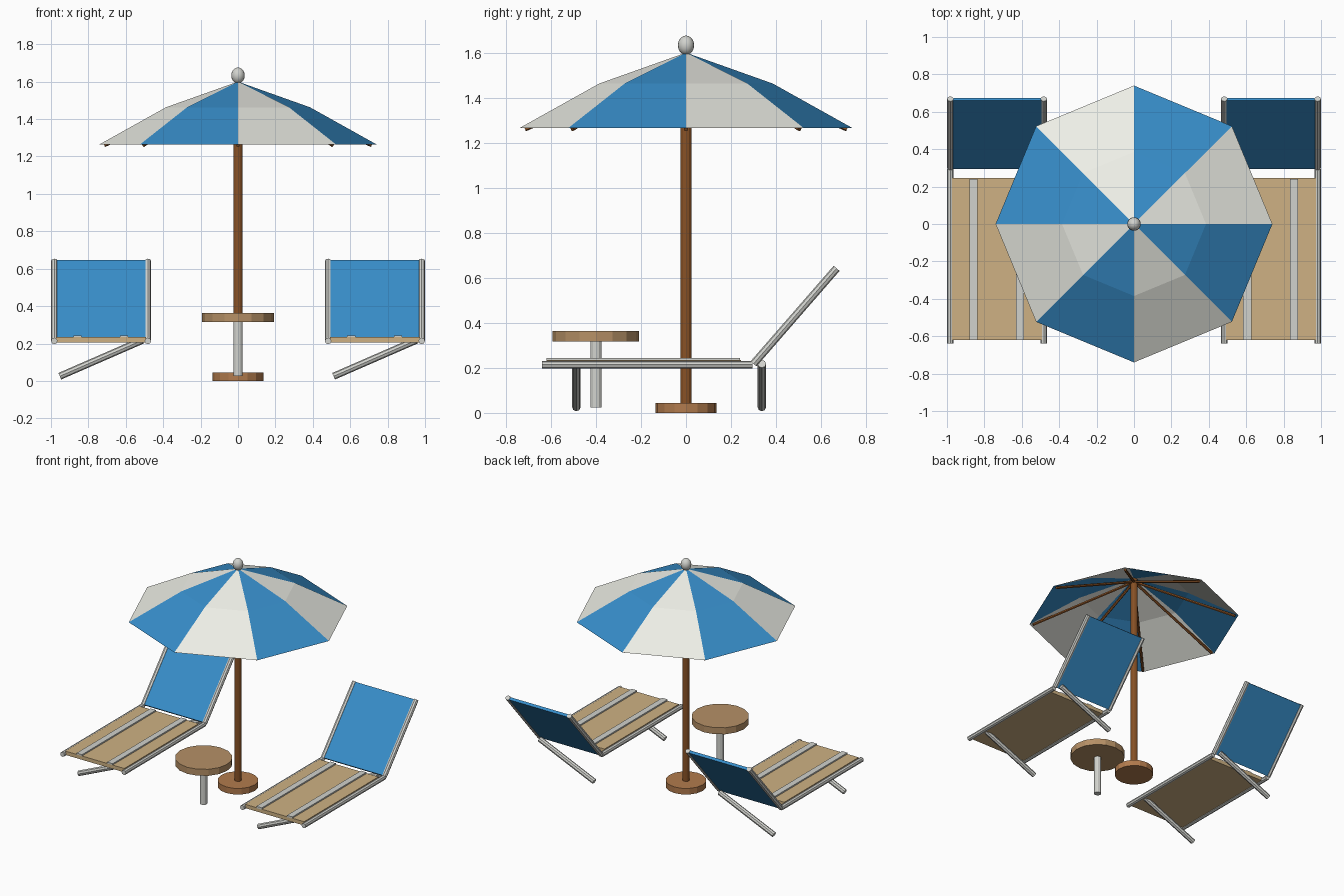
import bpy, bmesh, math
from mathutils import Vector, Matrix

if "Cube" in bpy.data.objects:
    bpy.data.objects.remove(bpy.data.objects["Cube"])


def material(name, rgb):
    m = bpy.data.materials.new(name)
    m.diffuse_color = tuple((c / 255) ** 2.2 for c in rgb) + (1,)
    m.use_nodes = True
    m.node_tree.nodes["Principled BSDF"].inputs["Base Color"].default_value = m.diffuse_color
    return m


BLUE = material("blue_fabric", (58, 140, 200))
WHITE = material("white_fabric", (236, 237, 229))
DARK_WOOD = material("dark_wood", (135, 82, 42))
BASE_WOOD = material("base_wood", (176, 122, 78))
TABLE_WOOD = material("table_wood", (180, 143, 102))
SAND = material("sand_fabric", (205, 176, 130))
METAL = material("pale_metal", (208, 209, 204))


def make(name, bm, *mats):
    me = bpy.data.meshes.new(name)
    bm.to_mesh(me)
    bm.free()
    for m in mats:
        me.materials.append(m)
    ob = bpy.data.objects.new(name, me)
    bpy.context.collection.objects.link(ob)
    return ob


def tube(name, a, b, r, mat, sides=8):
    """Capped cylinder between two points."""
    a, b = Vector(a), Vector(b)
    d = b - a
    turn = d.to_track_quat('Z', 'Y').to_matrix().to_4x4()
    bm = bmesh.new()
    bmesh.ops.create_cone(bm, cap_ends=True, segments=sides, radius1=r, radius2=r,
                          depth=d.length, matrix=Matrix.Translation((a + b) / 2) @ turn)
    return make(name, bm, mat)


def box(name, centre, size, mat, tilt=0):
    """Box, optionally tilted about the x axis."""
    bm = bmesh.new()
    bmesh.ops.create_cube(bm, size=1, matrix=Matrix.Translation(centre)
                          @ Matrix.Rotation(tilt, 4, 'X') @ Matrix.Diagonal((*size, 1)))
    return make(name, bm, mat)


def polar(r, k, z):
    a = k * math.pi / 4
    return Vector((r * math.cos(a), r * math.sin(a), z))


# Parasol canopy: eight two-step panels in alternating colours
bm = bmesh.new()
apex = bm.verts.new((0, 0, 1.6))
mid = [bm.verts.new(polar(0.385, k, 1.463)) for k in range(8)]
rim = [bm.verts.new(polar(0.74, k, 1.265)) for k in range(8)]
for k in range(8):
    n = (k + 1) % 8
    for f in (bm.faces.new((apex, mid[k], mid[n])),
              bm.faces.new((mid[k], rim[k], rim[n], mid[n]))):
        f.material_index = k % 2
make("parasol_canopy", bm, WHITE, BLUE)

# Ribs under the canopy seams
for k in range(8):
    tube(f"parasol_rib_{k + 1}", polar(0.01, k, 1.57), polar(0.715, k, 1.26), 0.01, DARK_WOOD, 6)

# Pole, foot and finial
tube("parasol_pole", (0, 0, 0.02), (0, 0, 1.59), 0.025, DARK_WOOD, 12)
tube("parasol_base", (0, 0, 0), (0, 0, 0.045), 0.136, BASE_WOOD, 16)
bm = bmesh.new()
bmesh.ops.create_uvsphere(bm, u_segments=16, v_segments=10, radius=1,
                          matrix=Matrix.Translation((0, 0, 1.633))
                          @ Matrix.Diagonal((0.036, 0.036, 0.043, 1)))
for f in bm.faces:
    f.smooth = True
make("parasol_finial", bm, METAL)

# Side table
tube("table_top", (0, -0.4, 0.316), (0, -0.4, 0.364), 0.192, TABLE_WOOD, 16)
tube("table_leg", (0, -0.4, 0.025), (0, -0.4, 0.32), 0.025, METAL, 12)

# Two identical loungers
LOW, HIGH = Vector((0, 0.30, 0.218)), Vector((0, 0.669, 0.642))
SLOPE = math.atan2(HIGH.z - LOW.z, HIGH.y - LOW.y)
for side, cx in (("left", -0.732), ("right", 0.732)):
    shift = Vector((cx, 0, 0))
    # Seat and back rails
    for i, dx in enumerate((-0.25, 0.25), 1):
        off = Vector((cx + dx, 0, 0))
        tube(f"{side}_seat_rail_{i}", off + Vector((0, -0.64, 0.214)),
             off + Vector((0, 0.295, 0.214)), 0.0175, METAL)
        tube(f"{side}_back_rail_{i}", off + LOW, off + HIGH, 0.0175, METAL)
    # Seat panel with two raised strips
    box(f"{side}_seat", (cx, -0.1875, 0.22), (0.48, 0.865, 0.028), SAND)
    for i, dx in enumerate((-0.126, 0.123), 1):
        box(f"{side}_seat_strip_{i}", (cx + dx, -0.19, 0.237), (0.044, 0.86, 0.014), METAL)
    # Back panel
    box(f"{side}_back_panel", shift + (LOW + HIGH) / 2,
        (0.48, (HIGH - LOW).length - 0.005, 0.02), BLUE, SLOPE)
    # Slanted legs
    for part, y in (("front_leg", -0.487), ("rear_leg", 0.337)):
        tube(f"{side}_{part}", (cx - 0.221, y, 0.025), (cx + 0.222, y, 0.218), 0.019, METAL)
